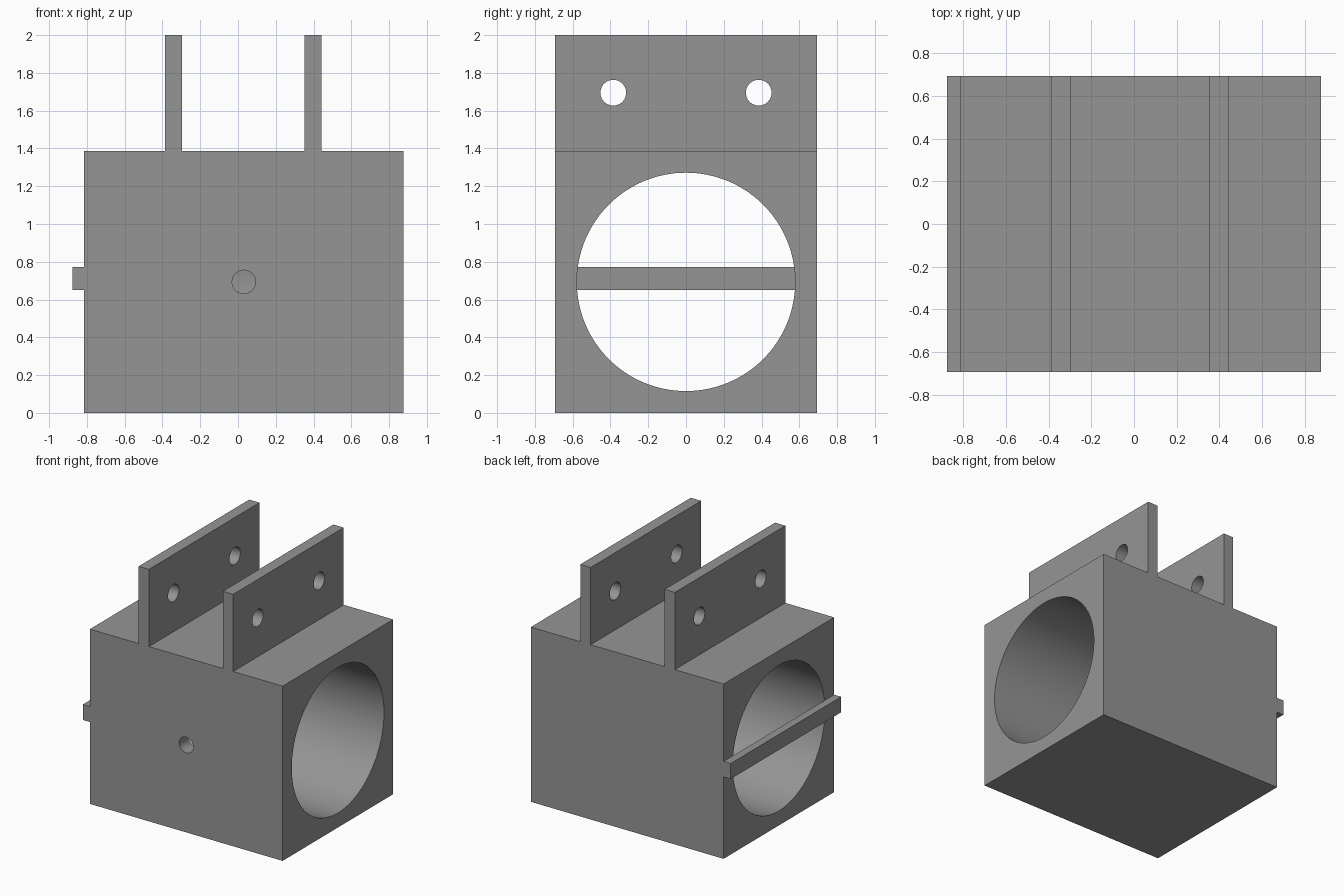
import bpy
import bmesh
import math
from mathutils import Matrix, Vector

if "Cube" in bpy.data.objects:
    bpy.data.objects.remove(bpy.data.objects["Cube"], do_unlink=True)

DEPTH = 0.693           # half depth of every part
LEFT, RIGHT = -0.815, 0.877
TOP = 1.387
MID = TOP / 2
CENTRE_X = (LEFT + RIGHT) / 2

grey = bpy.data.materials.new("plain_grey")
grey.use_nodes = True
grey.diffuse_color = (0.3, 0.3, 0.3, 1)
grey.node_tree.nodes["Principled BSDF"].inputs["Base Color"].default_value = grey.diffuse_color


def make_object(name, bm):
    bmesh.ops.recalc_face_normals(bm, faces=bm.faces)
    mesh = bpy.data.meshes.new(name)
    bm.to_mesh(mesh)
    bm.free()
    mesh.materials.append(grey)
    obj = bpy.data.objects.new(name, mesh)
    bpy.context.collection.objects.link(obj)
    return obj


def extrude_profile(name, outline):
    """Extrude an x-z outline through the full depth."""
    bm = bmesh.new()
    face = bm.faces.new([bm.verts.new((x, -DEPTH, z)) for x, z in outline])
    result = bmesh.ops.extrude_face_region(bm, geom=[face])
    verts = [g for g in result["geom"] if isinstance(g, bmesh.types.BMVert)]
    bmesh.ops.translate(bm, verts=verts, vec=(0, 2 * DEPTH, 0))
    return make_object(name, bm)


def drill(target, name, centre, axis, radius, length, sides):
    """Cut a round hole along the given axis."""
    turn = Vector((0, 0, 1)).rotation_difference(Vector(axis)).to_matrix().to_4x4()
    bm = bmesh.new()
    bmesh.ops.create_cone(bm, cap_ends=True, segments=sides, radius1=radius,
                          radius2=radius, depth=length,
                          matrix=Matrix.Translation(centre) @ turn)
    cutter = make_object(name, bm)
    cutter.hide_render = True
    bpy.context.view_layer.objects.active = target
    cut = target.modifiers.new(name, "BOOLEAN")
    cut.operation = "DIFFERENCE"
    cut.solver = "EXACT"
    cut.object = cutter
    bpy.ops.object.modifier_apply(modifier=cut.name)
    bpy.data.objects.remove(cutter, do_unlink=True)


# Housing block with two upright lugs, as one outline
outline = [(LEFT, 0), (RIGHT, 0), (RIGHT, TOP)]
for outer, inner in ((0.443, 0.352), (-0.297, -0.387)):
    outline += [(outer, TOP), (outer, 2), (inner, 2), (inner, TOP)]
outline.append((LEFT, TOP))
housing = extrude_profile("housing_with_lugs", outline)

# Main bore, front set screw hole and lug pin holes
drill(housing, "main_bore", (CENTRE_X, 0, MID), (1, 0, 0), 0.578, 3, 128)
drill(housing, "screw_hole", (CENTRE_X, -DEPTH, MID), (0, 1, 0), 0.062, 0.8, 48)
for y in (-0.385, 0.385):
    drill(housing, "pin_hole", (CENTRE_X, y, 1.695), (1, 0, 0), 0.068, 2, 48)

# Key bar across the right end of the bore
bar = extrude_profile("key_bar", [(-0.877, 0.65), (LEFT, 0.65), (LEFT, 0.773), (-0.877, 0.773)])

# Smooth the round walls and keep the edges sharp
for obj in bpy.context.selected_objects:
    obj.select_set(False)
for obj in (housing, bar):
    obj.select_set(True)
bpy.context.view_layer.objects.active = housing
bpy.ops.object.shade_smooth_by_angle(angle=math.radians(30))
